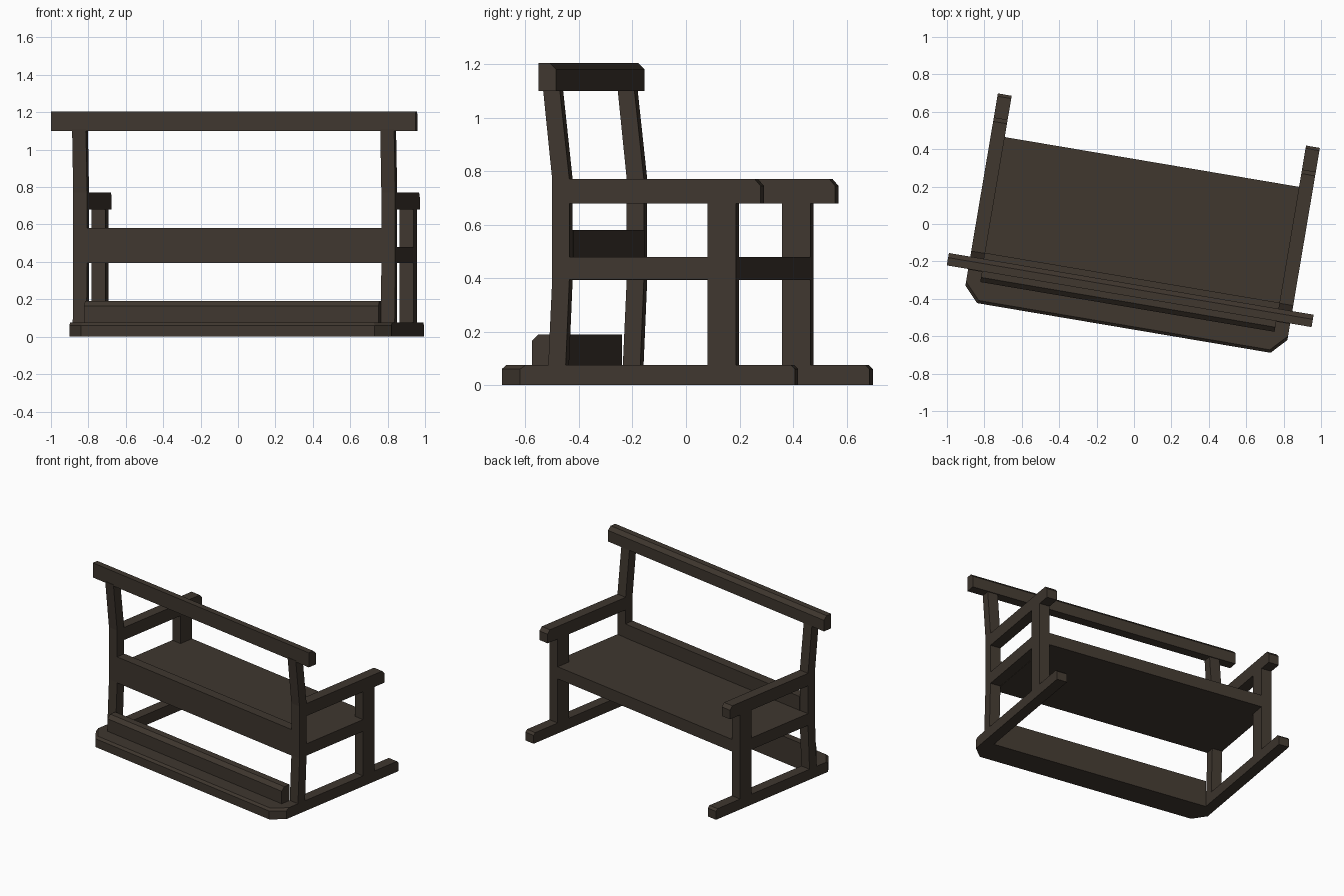
import bpy, bmesh, math
from mathutils import Matrix

if "Cube" in bpy.data.objects:
    bpy.data.objects.remove(bpy.data.objects["Cube"])

# Bench frame: local x = length, y = depth (back is -y); whole bench is turned slightly
PLACE = Matrix.Rotation(math.radians(-9.6), 4, 'Z') @ Matrix.Translation((0.039, 0, 0))

wood = bpy.data.materials.new("dark_brown_wood")
wood.diffuse_color = (0.050, 0.038, 0.028, 1)
wood.use_nodes = True
wood.node_tree.nodes["Principled BSDF"].inputs["Base Color"].default_value = wood.diffuse_color

OUT, INN = 0.873, 0.798      # outer and inner faces of the side frames


def prism(name, points, step):
    """Solid from a closed outline of 3D points swept along step."""
    bm = bmesh.new()
    face = bm.faces.new([bm.verts.new(p) for p in points])
    ext = bmesh.ops.extrude_face_region(bm, geom=[face])
    bmesh.ops.translate(bm, vec=step,
                        verts=[g for g in ext["geom"] if isinstance(g, bmesh.types.BMVert)])
    bmesh.ops.recalc_face_normals(bm, faces=bm.faces)
    mesh = bpy.data.meshes.new(name)
    ob = bpy.data.objects.new(name, mesh)
    bpy.context.collection.objects.link(ob)
    mesh.materials.append(wood)
    ob.matrix_world = PLACE
    return ob, bm


def along(name, x0, x1, profile):
    """Sweep a (y, z) profile along the bench length."""
    ob, bm = prism(name, [(x0, y, z) for y, z in profile], (x1 - x0, 0, 0))
    bm.to_mesh(ob.data)
    bm.free()


def rect(y0, y1, z0, z1):
    return [(y0, z0), (y1, z0), (y1, z1), (y0, z1)]


# Base: U-shaped plan with cut rear corners and chamfered top edges
half = [(0, -0.557), (OUT - 0.077, -0.557), (OUT, -0.475), (OUT, 0.567),
        (INN, 0.567), (INN, -0.371)]
plan = half[1:] + [(-x, y) for x, y in reversed(half[1:])]
base, bm = prism("base", [(x, y, 0) for x, y in plan], (0, 0, 0.075))
edges = [e for e in bm.edges if all(v.co.z > 0.07 for v in e.verts)
         and (all(v.co.y < -0.47 for v in e.verts) or all(v.co.y > 0.5 for v in e.verts))]
bmesh.ops.bevel(bm, geom=edges, offset=0.015, segments=1, affect='EDGES')
bm.to_mesh(base.data)
bm.free()

# Side frames, mirrored left and right
back_post = [(-0.368, 0.07), (-0.302, 0.07), (-0.288, 0.395), (-0.288, 0.77),
             (-0.325, 1.11), (-0.388, 1.11), (-0.353, 0.77), (-0.353, 0.395)]
arm = [(-0.295, 0.68), (0.437, 0.68), (0.437, 0.745), (0.415, 0.77), (-0.295, 0.77)]
for side, s in (("left", -1), ("right", 1)):
    x0, x1 = s * INN, s * OUT
    along(side + "_back_post", x0, x1, back_post)
    along(side + "_front_post", x0, x1, rect(0.236, 0.343, 0.075, 0.68))
    along(side + "_arm_rest", x0, x1, arm)
    along(side + "_seat_rail", x0, x1, rect(-0.295, 0.236, 0.395, 0.48))

# Seat, its upright back board, top rail and rear foot beam
along("seat", -INN, INN, rect(-0.353, 0.343, 0.393, 0.48))
along("back_board", -INN, INN, rect(-0.353, -0.285, 0.48, 0.58))
along("top_rail", -0.989, 0.989, [(-0.385, 1.10), (-0.318, 1.10), (-0.318, 1.18),
                                  (-0.343, 1.205), (-0.385, 1.205)])
along("foot_beam", -INN, INN, [(-0.443, 0.075), (-0.371, 0.075), (-0.371, 0.19),
                               (-0.418, 0.19), (-0.443, 0.165)])
